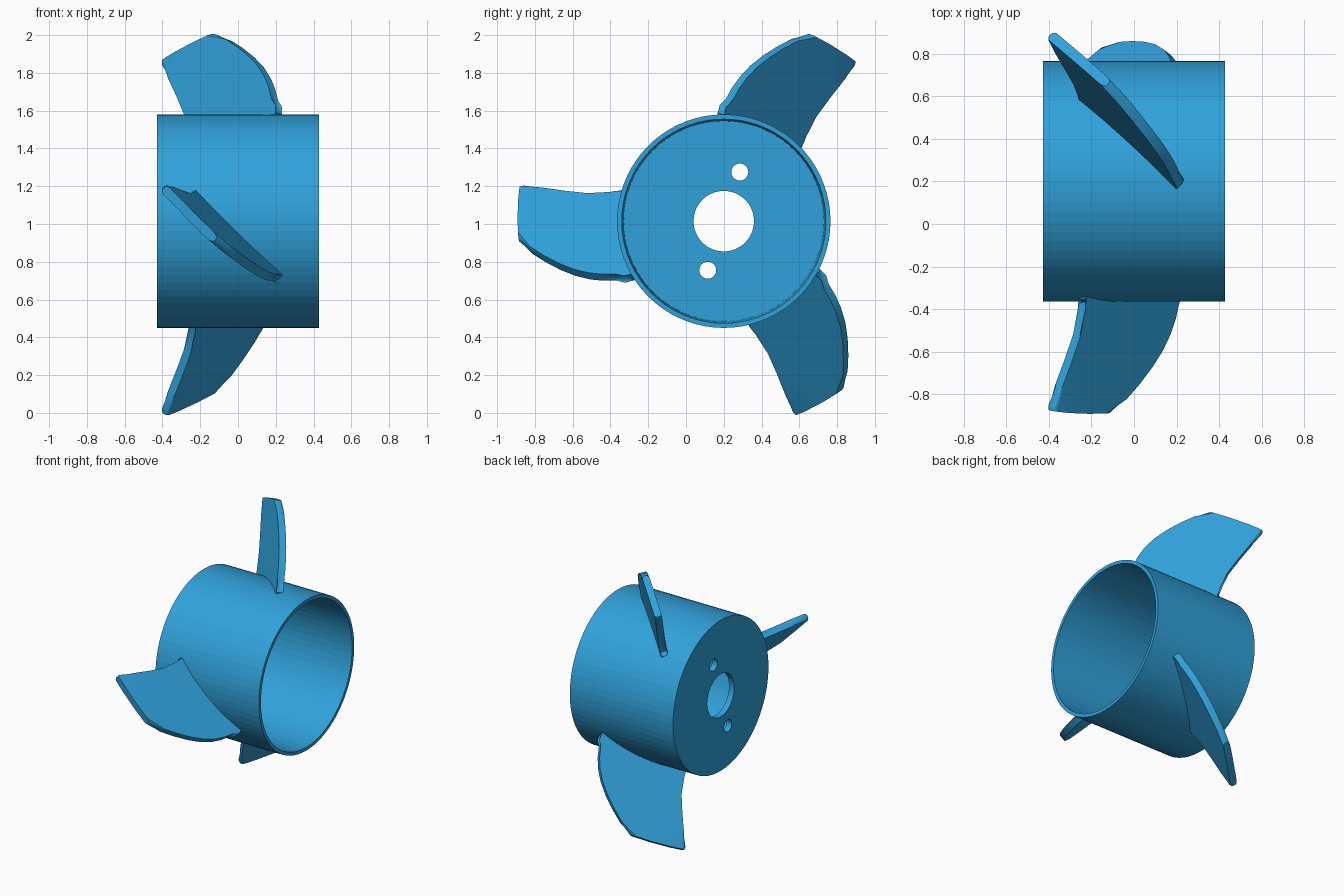
import bpy, bmesh, math
from mathutils import Vector, Matrix

if "Cube" in bpy.data.objects:
    bpy.data.objects.remove(bpy.data.objects["Cube"])

CY, CZ = 0.2, 1.015          # hub axis runs along x through this point
CENTRE = Vector((0, CY, CZ))

blue = bpy.data.materials.new("blue")
blue.diffuse_color = (0.03, 0.36, 0.71, 1)
blue.use_nodes = True
blue.node_tree.nodes["Principled BSDF"].inputs["Base Color"].default_value = blue.diffuse_color


def finish(bm, name):
    bmesh.ops.recalc_face_normals(bm, faces=bm.faces)
    mesh = bpy.data.meshes.new(name)
    bm.to_mesh(mesh)
    bm.free()
    ob = bpy.data.objects.new(name, mesh)
    bpy.context.collection.objects.link(ob)
    mesh.materials.append(blue)
    bpy.ops.object.select_all(action='DESELECT')
    ob.select_set(True)
    bpy.context.view_layer.objects.active = ob
    return ob


# Hub cup: lathed (x, radius) profile, open at +x, end plate with bore at -x
bm = bmesh.new()
profile = [(-0.428, 0.16), (-0.428, 0.565), (0.428, 0.565),
           (0.428, 0.54), (-0.385, 0.53), (-0.385, 0.16)]
SIDES = 72
rings = []
for i in range(SIDES):
    a = 2 * math.pi * i / SIDES
    rings.append([bm.verts.new((x, CY + r * math.cos(a), CZ + r * math.sin(a)))
                  for x, r in profile])
n = len(profile)
for i in range(SIDES):
    p, q = rings[i], rings[(i + 1) % SIDES]
    for j in range(n):
        k = (j + 1) % n
        bm.faces.new((p[j], p[k], q[k], q[j]))
hub = finish(bm, "hub")

# Two small bolt holes in the end plate
for s in (1, -1):
    bpy.ops.mesh.primitive_cylinder_add(
        vertices=32, radius=0.045, depth=0.3, rotation=(0, math.pi / 2, 0),
        location=(-0.41, CY + s * 0.085, CZ + s * 0.26))
    cutter = bpy.context.object
    cutter.hide_render = True
    mod = hub.modifiers.new("bolt_hole", 'BOOLEAN')
    mod.operation, mod.solver, mod.object = 'DIFFERENCE', 'EXACT', cutter
    bpy.context.view_layer.objects.active = hub
    bpy.ops.object.modifier_apply(modifier=mod.name)
    bpy.data.objects.remove(cutter)

# Blade outline in (y, z), laid on a pitched plane: top edge, tip, bottom edge
TOP = [(-0.352, 1.165), (-0.368, 1.143), (-0.40, 1.137), (-0.52, 1.146),
       (-0.64, 1.159), (-0.76, 1.176), (-0.855, 1.195), (-0.876, 1.19)]
BOTTOM = [(-0.885, 0.915), (-0.82, 0.862), (-0.75, 0.817), (-0.67, 0.775),
          (-0.59, 0.743), (-0.51, 0.724), (-0.44, 0.717), (-0.37, 0.718),
          (-0.32, 0.722), (-0.285, 0.714)]
TIP = [(-0.884, 1.12), (-0.888, 1.02)]
a0, a1 = math.radians(212), math.radians(165)
ROOT = [(CY + 0.552 * math.cos(a0 + (a1 - a0) * t / 8),
         CZ + 0.552 * math.sin(a0 + (a1 - a0) * t / 8)) for t in range(9)]
NORMAL = Vector((1, -0.23, 1)).normalized()
THICK = 0.05


def on_plane(y, z):
    return Vector((0.915 + 0.23 * (y + 0.36) - z, y, z))


def make_blade(angle, name):
    bm = bmesh.new()
    outline = TOP + TIP + BOTTOM + ROOT
    n = len(outline)
    pts = [on_plane(*p) for p in outline]
    lo = [bm.verts.new(p - NORMAL * THICK / 2) for p in pts]
    hi = [bm.verts.new(p + NORMAL * THICK / 2) for p in pts]
    bm.faces.new(lo)
    bm.faces.new(hi[::-1])
    for i in range(n):
        j = (i + 1) % n
        bm.faces.new((lo[i], hi[i], hi[j], lo[j]))
    # Round the leading and trailing edges
    first_bottom = len(TOP) + len(TIP)
    sides = list(range(len(TOP) - 1)) + \
        list(range(first_bottom, first_bottom + len(BOTTOM) - 1))
    rim = [bm.edges.get((v[i], v[i + 1])) for i in sides for v in (lo, hi)]
    bmesh.ops.bevel(bm, geom=rim, offset=0.021, offset_type='OFFSET',
                    segments=4, profile=0.5, affect='EDGES')
    bmesh.ops.rotate(bm, verts=bm.verts, cent=CENTRE,
                     matrix=Matrix.Rotation(angle, 3, 'X'))
    finish(bm, name)
    bpy.ops.object.shade_smooth_by_angle(angle=math.radians(35))


for i in range(3):
    make_blade(i * 2 * math.pi / 3, f"blade_{i + 1}")
